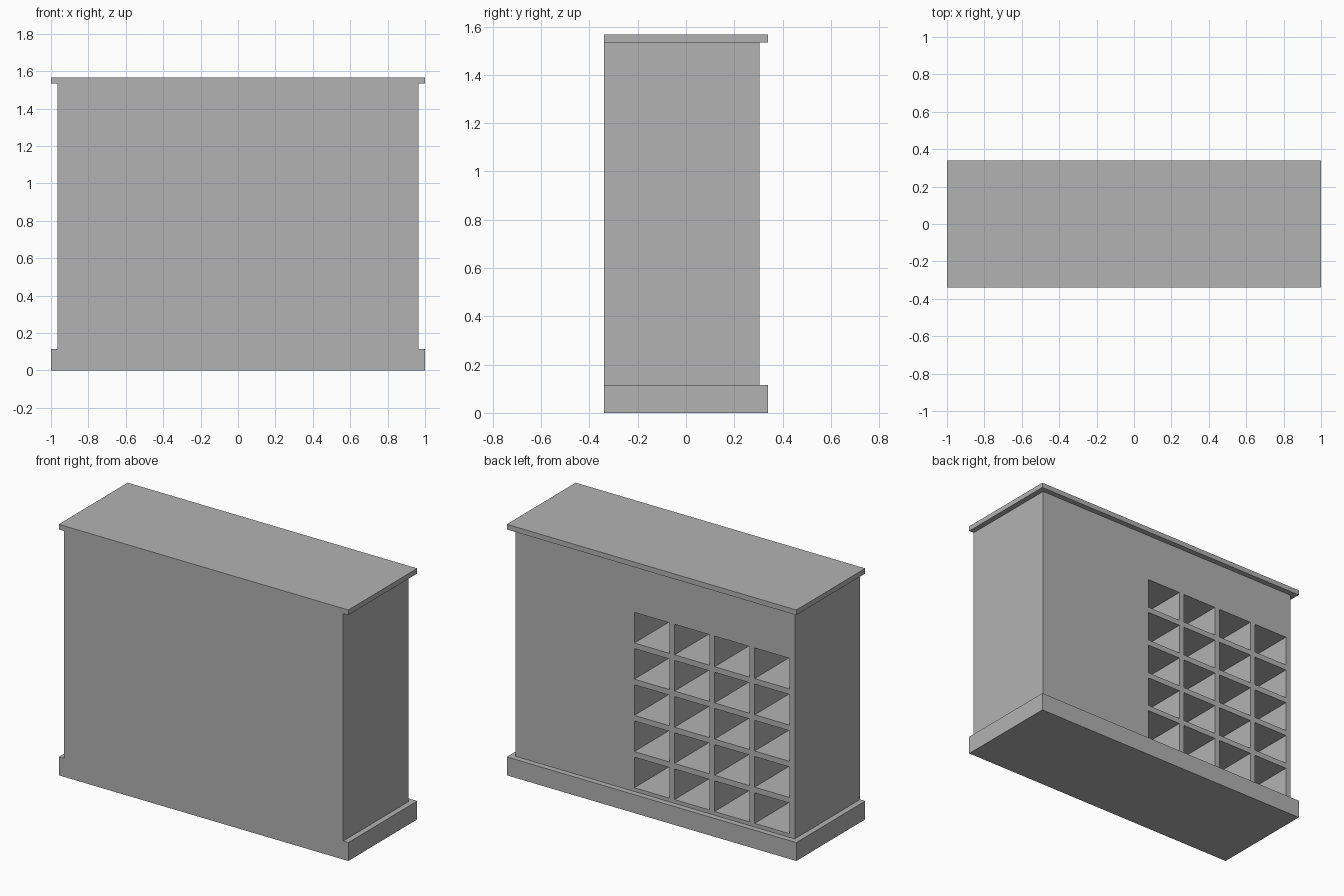
import bpy
import bmesh
from mathutils import Matrix, Vector

cube = bpy.data.objects.get("Cube")
if cube:
    bpy.data.objects.remove(cube, do_unlink=True)

grey = bpy.data.materials.new("plain grey")
grey.use_nodes = True
grey.diffuse_color = (0.448, 0.448, 0.448, 1)
grey.node_tree.nodes["Principled BSDF"].inputs["Base Color"].default_value = grey.diffuse_color


def box_object(name, boxes):
    """One object made of boxes, each given by its low and high corner."""
    bm = bmesh.new()
    for low, high in boxes:
        low, high = Vector(low), Vector(high)
        matrix = Matrix.Translation((low + high) / 2) @ Matrix.Diagonal((*(high - low), 1))
        bmesh.ops.create_cube(bm, size=1, matrix=matrix)
    mesh = bpy.data.meshes.new(name)
    bm.to_mesh(mesh)
    bm.free()
    mesh.materials.append(grey)
    obj = bpy.data.objects.new(name, mesh)
    bpy.context.collection.objects.link(obj)
    return obj


# Main dimensions
half_width, half_depth, height = 1.0, 0.34, 1.567
panel = 0.035
base_top, top_under = 0.115, 1.535
body_x, body_back = half_width - panel, half_depth - panel

# Plinth, cabinet body and counter top, flush along the front
box_object("base_plinth", [((-half_width, -half_depth, 0), (half_width, half_depth, base_top))])
box_object("counter_top", [((-half_width, -half_depth, top_under), (half_width, half_depth, height))])
body = box_object("cabinet_body", [((-body_x, -half_depth, base_top), (body_x, body_back, top_under))])

# Pigeonholes open to the back, at the right end
columns, rows = 4, 5
hole_width, hole_height = 0.242, 0.191
hole_floor = 0.138
holes = []
for i in range(columns):
    for j in range(rows):
        x = -body_x + panel + i * (hole_width + panel)
        z = hole_floor + j * (hole_height + panel)
        holes.append(((x, -half_depth + panel, z),
                      (x + hole_width, half_depth + panel, z + hole_height)))
cutter = box_object("pigeonhole_cutter", holes)
cutter.hide_render = True

cut = body.modifiers.new("pigeonholes", 'BOOLEAN')
cut.operation = 'DIFFERENCE'
cut.solver = 'EXACT'
cut.object = cutter
bpy.context.view_layer.objects.active = body
bpy.ops.object.modifier_apply(modifier=cut.name)
bpy.data.objects.remove(cutter, do_unlink=True)
